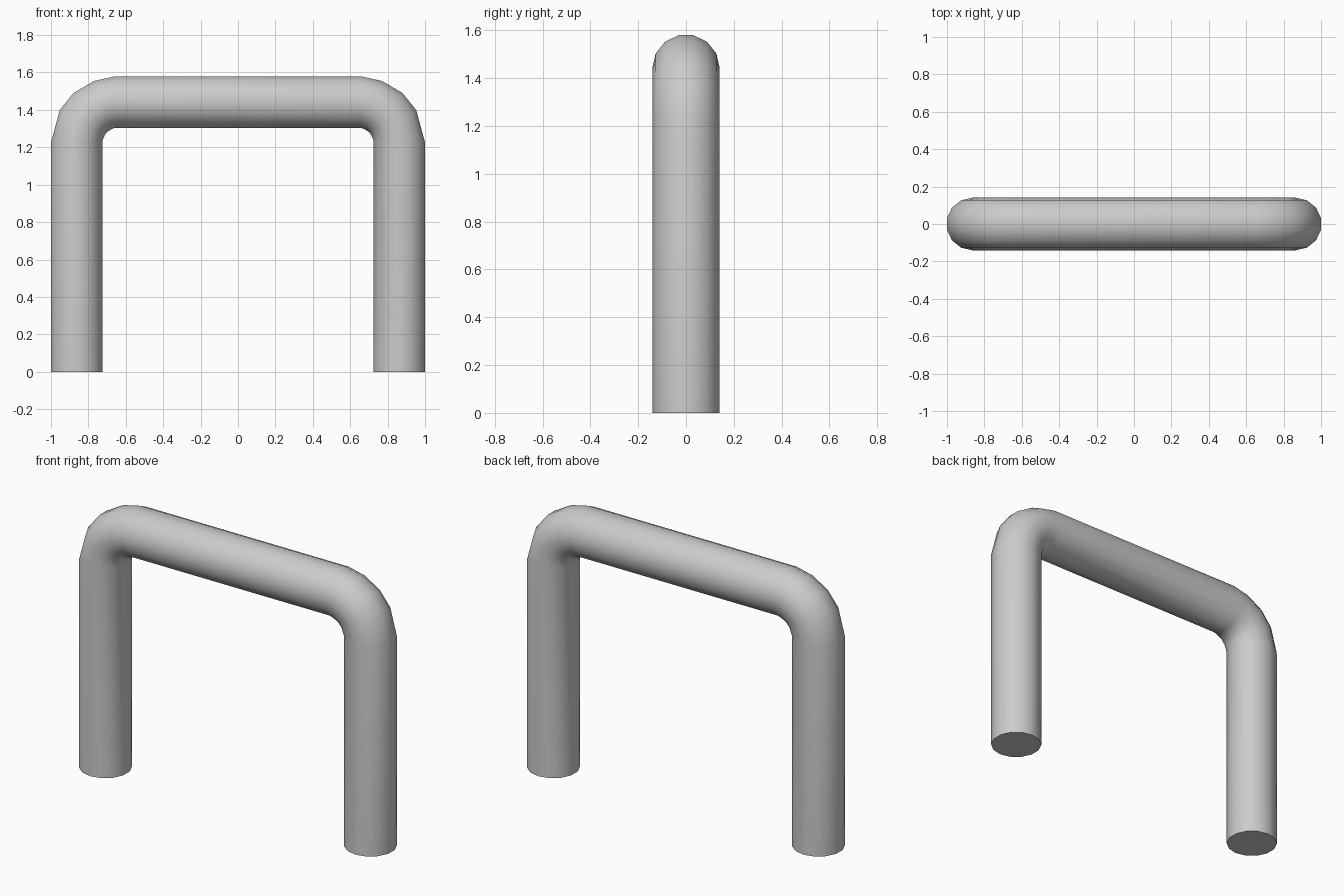
import bpy, bmesh
from math import sin, cos, pi, radians

if "Cube" in bpy.data.objects:
    bpy.data.objects.remove(bpy.data.objects["Cube"])

SIDES, R = 14, 0.141
APO = R * cos(pi / SIDES)
CX, CZ = 0.6585, 1.238        # bend centre
LEG_X = 1 - APO
BEND = LEG_X - CX

# Right half of the path: centre x, z and outward tilt angle of each ring
half = [(LEG_X, 0.0, 0.0)]
for deg, r in ((-2, BEND), (28.5, BEND - 0.006), (49, BEND - 0.006), (70.5, BEND - 0.006), (90, BEND)):
    a = radians(deg)
    half.append((CX + r * cos(a), CZ + r * sin(a), a))
path = half + [(-x, z, pi - a) for x, z, a in reversed(half)]

# Sweep a 14-sided ring along the path
bm = bmesh.new()
rings = []
for x, z, a in path:
    ring = []
    for k in range(SIDES):
        t = 2 * pi * k / SIDES
        d = R * sin(t)
        ring.append(bm.verts.new((x + d * cos(a), R * cos(t), z + d * sin(a))))
    rings.append(ring)
for p, q in zip(rings, rings[1:]):
    for k in range(SIDES):
        n = (k + 1) % SIDES
        bm.faces.new((p[k], p[n], q[n], q[k]))

# Flat caps under the feet
bm.faces.new(rings[0])
bm.faces.new(rings[-1])
bmesh.ops.recalc_face_normals(bm, faces=bm.faces)

mesh = bpy.data.meshes.new("bent_tube_hoop")
bm.to_mesh(mesh)
bm.free()
hoop = bpy.data.objects.new("bent_tube_hoop", mesh)
bpy.context.collection.objects.link(hoop)
bpy.context.view_layer.objects.active = hoop
hoop.select_set(True)
bpy.ops.object.shade_smooth_by_angle(angle=radians(40))
